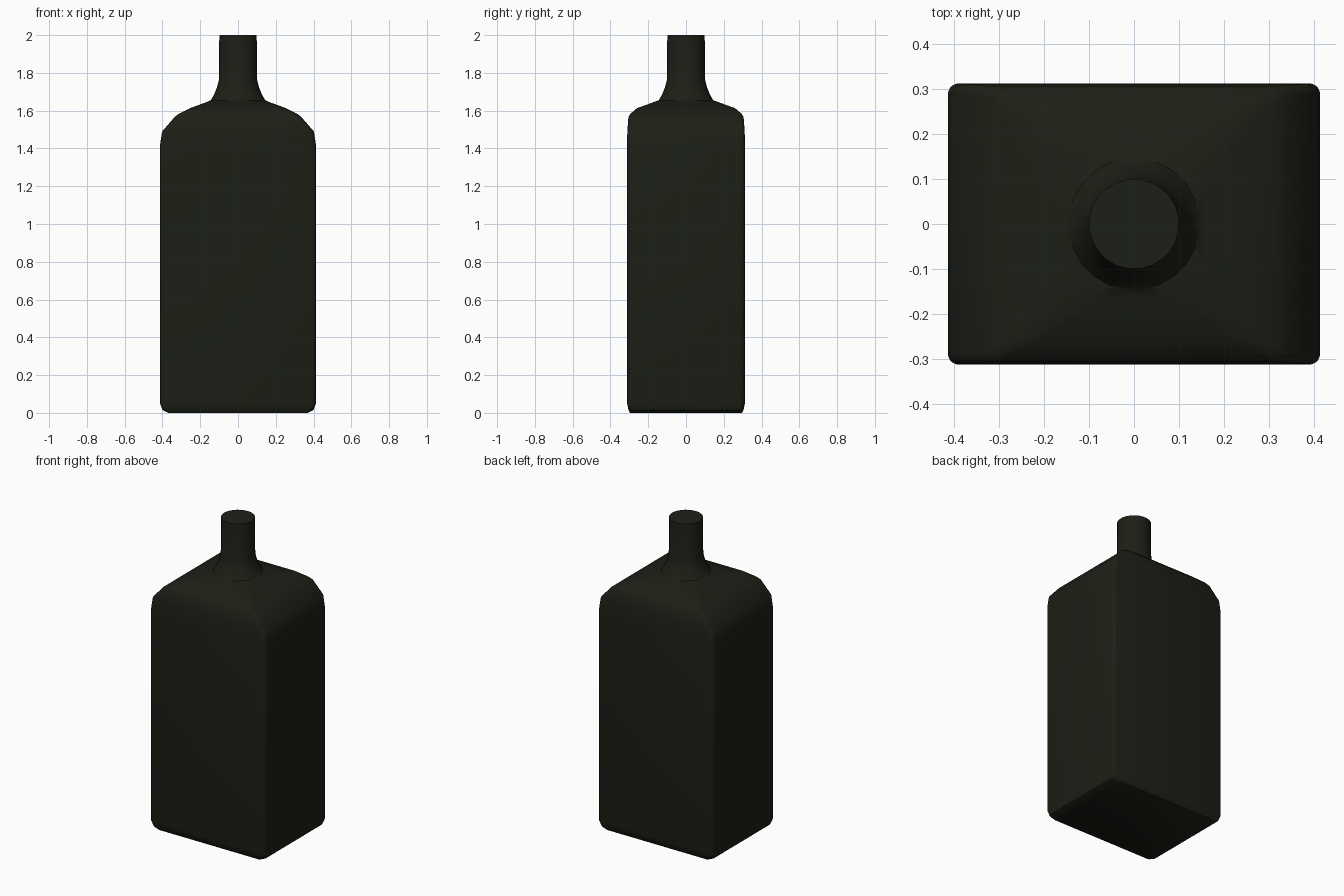
import bpy, bmesh, math

if "Cube" in bpy.data.objects:
    bpy.data.objects.remove(bpy.data.objects["Cube"])

SEG = 6  # segments per rounded corner


def ring(bm, hx, hy, r, z):
    """Rounded-rectangle loop; becomes a circle when hx == hy == r."""
    verts = []
    for q, (sx, sy) in enumerate([(1, 1), (-1, 1), (-1, -1), (1, -1)]):
        for i in range(SEG):
            # corners span slightly less than 90 degrees so circles stay even
            a = math.pi / 2 * (q + (i + 0.5) / SEG)
            k = 1.0
            verts.append(bm.verts.new((sx * (hx - r) + r * k * math.cos(a),
                                       sy * (hy - r) + r * k * math.sin(a), z)))
    return verts


# half width, half depth, corner radius, height: body, shoulder, flare, neck
sections = [
    (0.37, 0.297, 0.02, 0.0), (0.40, 0.305, 0.025, 0.015),
    (0.413, 0.312, 0.025, 0.05), (0.413, 0.312, 0.025, 1.42),
    (0.402, 0.311, 0.025, 1.49), (0.335, 0.305, 0.025, 1.567),
    (0.315, 0.295, 0.03, 1.583), (0.255, 0.26, 0.04, 1.613),
    (0.16, 0.165, 0.10, 1.648), (0.146, 0.146, 0.146, 1.655),
    (0.128, 0.128, 0.128, 1.685), (0.112, 0.112, 0.112, 1.725),
    (0.101, 0.101, 0.101, 1.765), (0.10, 0.10, 0.10, 2.0),
]

# Bottle: loft through the sections, closed at base and mouth
bm = bmesh.new()
rings = [ring(bm, *s) for s in sections]
n = 4 * SEG
for lo, hi in zip(rings, rings[1:]):
    for i in range(n):
        j = (i + 1) % n
        bm.faces.new((lo[i], lo[j], hi[j], hi[i]))
bm.faces.new(rings[0][::-1])
bm.faces.new(rings[-1])
bmesh.ops.recalc_face_normals(bm, faces=bm.faces)
mesh = bpy.data.meshes.new("bottle")
bm.to_mesh(mesh)
bm.free()
bottle = bpy.data.objects.new("bottle", mesh)
bpy.context.collection.objects.link(bottle)

# Dark green glass colour
mat = bpy.data.materials.new("dark_glass")
mat.diffuse_color = (0.012, 0.014, 0.008, 1)
mat.use_nodes = True
mat.node_tree.nodes["Principled BSDF"].inputs["Base Color"].default_value = mat.diffuse_color
mesh.materials.append(mat)

bpy.context.view_layer.objects.active = bottle
bottle.select_set(True)
bpy.ops.object.shade_smooth_by_angle(angle=math.radians(40))
